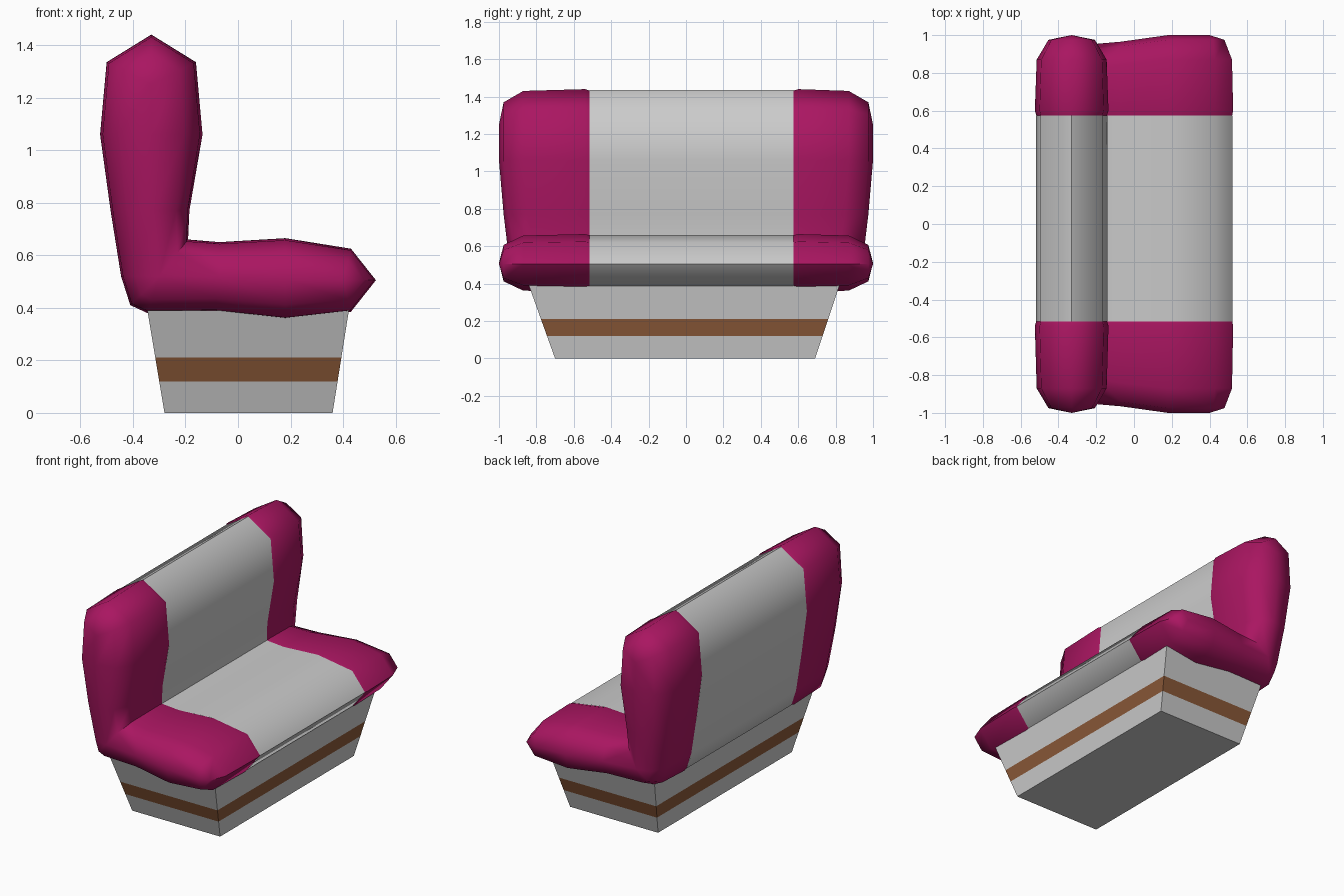
import bpy, bmesh, math

if "Cube" in bpy.data.objects:
    bpy.data.objects.remove(bpy.data.objects["Cube"])

# Side profile of the bench cushion: (x, z, index of spine point it puffs towards)
PROFILE = [(-.33, 1.44, 0), (-.16, 1.335, 0), (-.135, 1.06, 1), (-.185, .77, 2),
           (-.19, .66, 3), (-.07, .65, 4), (.18, .665, 5), (.43, .625, 6),
           (.525, .505, 6), (.43, .385, 6), (.18, .355, 5), (-.09, .385, 4),
           (-.345, .38, 3), (-.41, .41, 3), (-.445, .52, 3), (-.485, .77, 2),
           (-.525, 1.06, 1), (-.5, 1.335, 0)]
# Spine of the padded ends: (x, z, half width of bench)
SPINE = [(-.33, 1.25, 1), (-.33, 1.06, 1), (-.32, .77, .975), (-.3, .52, .945),
         (-.07, .52, .965), (.18, .51, 1), (.4, .505, 1)]


def material(name, rgb):
    m = bpy.data.materials.new(name)
    m.diffuse_color = (*rgb, 1)
    m.use_nodes = True
    m.node_tree.nodes["Principled BSDF"].inputs["Base Color"].default_value = m.diffuse_color
    return m


def finish(name, bm, mats=(), angle=None):
    bmesh.ops.remove_doubles(bm, verts=bm.verts, dist=.001)
    bmesh.ops.recalc_face_normals(bm, faces=bm.faces)
    me = bpy.data.meshes.new(name)
    bm.to_mesh(me)
    bm.free()
    for m in mats:
        me.materials.append(m)
    ob = bpy.data.objects.new(name, me)
    bpy.context.collection.objects.link(ob)
    if angle:
        bpy.ops.object.select_all(action='DESELECT')
        ob.select_set(True)
        bpy.context.view_layer.objects.active = ob
        bpy.ops.object.shade_smooth_by_angle(angle=math.radians(angle))
    return ob


def bridge(bm, rings):
    rings = [[bm.verts.new(p) for p in r] for r in rings]
    n = len(rings[0])
    faces = []
    for a, b in zip(rings, rings[1:]):
        for i in range(n):
            j = (i + 1) % n
            faces.append(bm.faces.new((a[i], a[j], b[j], b[i])))
    return rings, faces


def ring(y, t, side=1, puffed=False):
    """Cushion outline drawn in towards its spine by fraction t."""
    pts = []
    for x, z, k in PROFILE:
        sx, sz, w = SPINE[k]
        pts.append((x + (sx - x) * t, side * y * (w if puffed else 1), z + (sz - z) * t))
    return pts


magenta = material("magenta_fabric", (.4, .008, .12))
brown = material("brown_trim", (.26, .10, .04))

# Grey middle cushion
bm = bmesh.new()
bridge(bm, [ring(-.515, .03), ring(.575, .03)])
finish("middle_cushion", bm, angle=62)

# Padded magenta ends, with a small lip against the middle cushion
for name, side, inner in (("left_end_cushion", 1, .57), ("right_end_cushion", -1, .51)):
    bm = bmesh.new()
    bridge(bm, [ring(inner, .05, side), ring(inner + .03, 0, side),
                ring(.87, .05, side, True), ring(.975, .37, side, True),
                ring(1, 1, side, True)])
    finish(name, bm, [magenta], 62)

# Tapered plinth with a brown band
rings = []
for z in (0, .12, .21, .39):
    f = z / .39
    x0, x1 = -.28 - .065 * f, .36 + .062 * f
    y0, y1 = -.70 - .14 * f, .69 + .13 * f
    rings.append([(x0, y0, z), (x1, y0, z), (x1, y1, z), (x0, y1, z)])
bm = bmesh.new()
loops, faces = bridge(bm, rings)
for f in faces[4:8]:
    f.material_index = 1
bm.faces.new(loops[0])
bm.faces.new(loops[-1])
finish("plinth", bm, [material("grey_panel", (.8, .8, .8)), brown])
